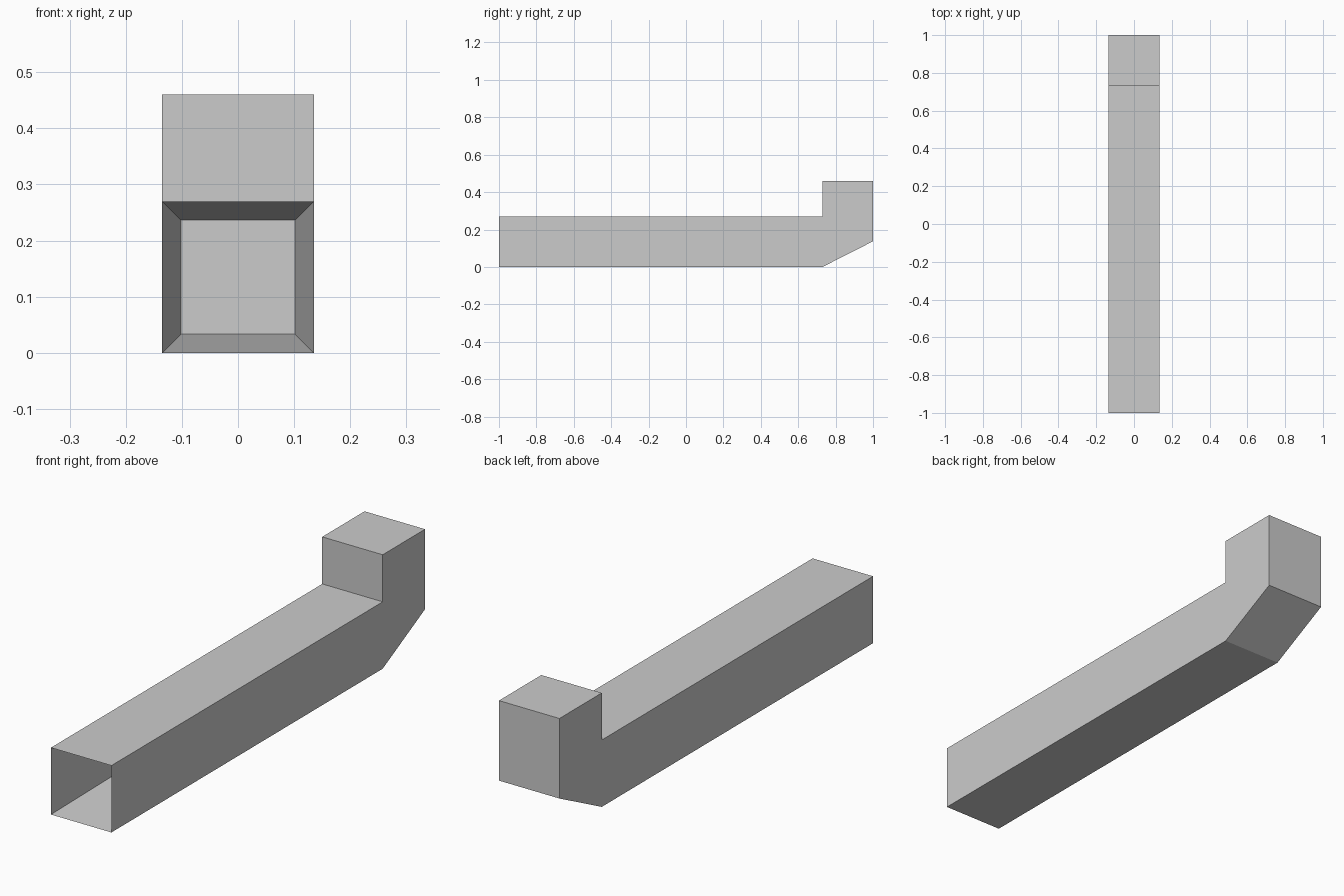
import bpy, bmesh
from mathutils import Vector

if "Cube" in bpy.data.objects:
    bpy.data.objects.remove(bpy.data.objects["Cube"])

HALF_W = 0.135       # half width of the square pipe
DEPTH = 0.4          # depth of the tapered opening
TAPER = 0.75         # size of the inner end relative to the mouth

# Side profile (y, z) of the pipe with its upturned end
profile = [(-1, 0), (0.73, 0), (1, 0.137), (1, 0.46), (0.73, 0.46),
           (0.73, 0.27), (-1, 0.27)]

bm = bmesh.new()
side = bm.faces.new([bm.verts.new((-HALF_W, y, z)) for y, z in profile])
ext = bmesh.ops.extrude_face_region(bm, geom=[side], use_keep_orig=True)
moved = [g for g in ext["geom"] if isinstance(g, bmesh.types.BMVert)]
bmesh.ops.translate(bm, verts=moved, vec=(2 * HALF_W, 0, 0))
bmesh.ops.recalc_face_normals(bm, faces=bm.faces[:])

# Tapered hollow mouth at the front
front = min(bm.faces, key=lambda f: f.calc_center_median().y)
inner = bmesh.ops.extrude_discrete_faces(bm, faces=[front])["faces"][0]
centre = inner.calc_center_median()
outer_verts = [v for v in bm.verts if abs(v.co.y + 1) < 1e-5 and v not in inner.verts[:]]
inner_verts = inner.verts[:]
for v in inner_verts:
    v.co = centre + (v.co - centre) * TAPER + Vector((0, DEPTH, 0))

bmesh.ops.remove_doubles(bm, verts=bm.verts[:], dist=1e-5)
bmesh.ops.recalc_face_normals(bm, faces=bm.faces[:])

mesh = bpy.data.meshes.new("elbow_pipe")
bm.to_mesh(mesh)
bm.free()
bpy.context.collection.objects.link(bpy.data.objects.new("elbow_pipe", mesh))
